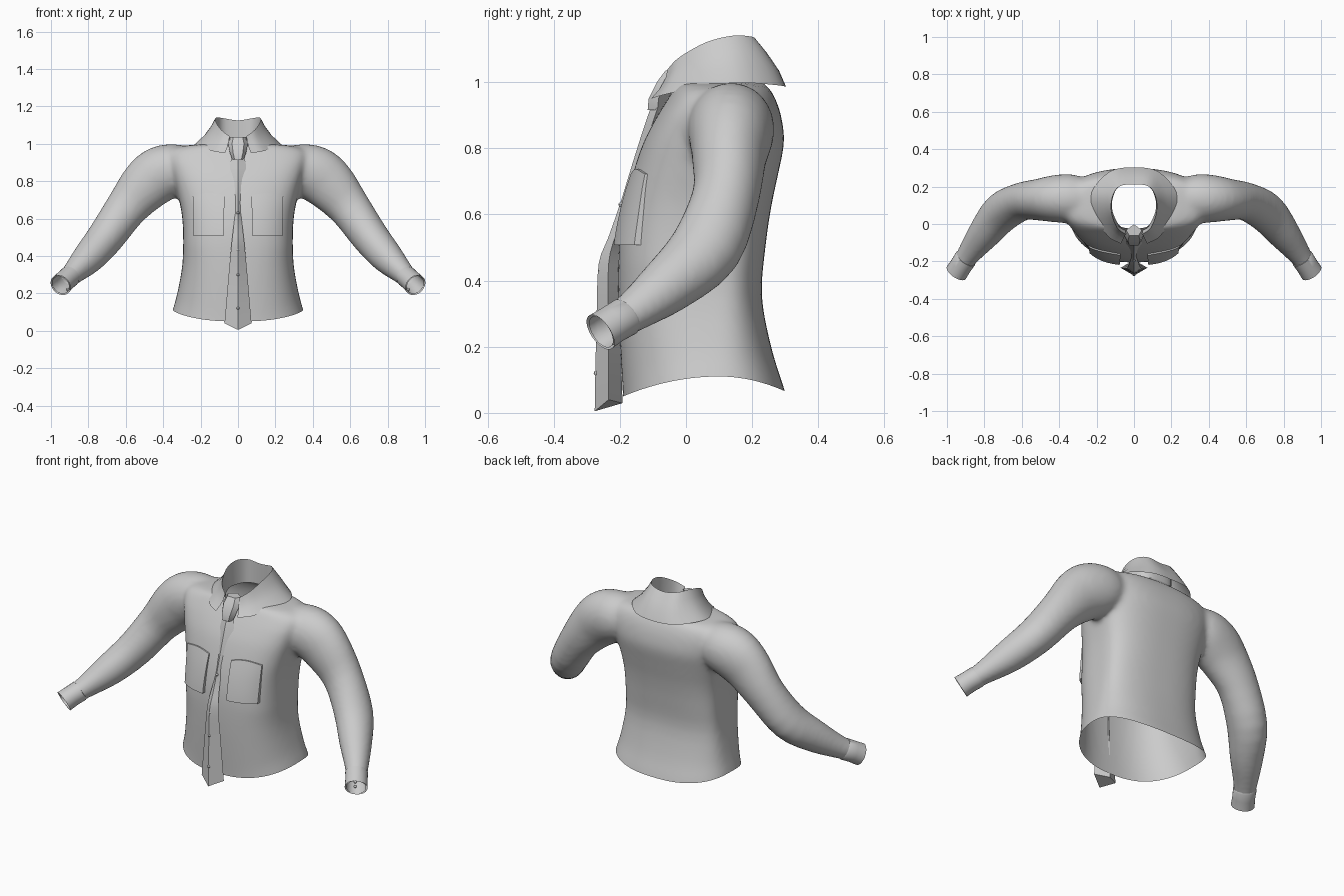
import bpy, bmesh, math
from mathutils import Vector
from mathutils.bvhtree import BVHTree

if "Cube" in bpy.data.objects:
    bpy.data.objects.remove(bpy.data.objects["Cube"])


def spline(pts, n):
    """Smooth curve through points of any dimension."""
    p = [Vector(q) for q in pts]
    p = [p[0] * 2 - p[1]] + p + [p[-1] * 2 - p[-2]]
    out = []
    for i in range(1, len(p) - 2):
        a, b, c, d = p[i - 1:i + 3]
        for k in range(n):
            t = k / n
            out.append((b * 2 + (c - a) * t + (a * 2 - b * 5 + c * 4 - d) * t * t
                        + (b * 3 - a - c * 3 + d) * t ** 3) * 0.5)
    return out + [p[-2]]


def loft(bm, rings, closed=True, caps=False):
    rows = [[bm.verts.new(v) for v in r] for r in rings]
    n = len(rows[0])
    for a, b in zip(rows, rows[1:]):
        for i in range(n if closed else n - 1):
            j = (i + 1) % n
            bm.faces.new((a[i], a[j], b[j], b[i]))
    if caps:
        bm.faces.new(rows[0])
        bm.faces.new(rows[-1])


def finish(bm, name, angle=40):
    bmesh.ops.recalc_face_normals(bm, faces=bm.faces)
    me = bpy.data.meshes.new(name)
    bm.to_mesh(me)
    bm.free()
    ob = bpy.data.objects.new(name, me)
    bpy.context.collection.objects.link(ob)
    bpy.ops.object.select_all(action='DESELECT')
    ob.select_set(True)
    bpy.context.view_layer.objects.active = ob
    bpy.ops.object.shade_smooth_by_angle(angle=math.radians(angle))
    return ob


def torso_ring(z, hx, yf, yb, n=64):
    ring = []
    chest = max(0, min(1, (z - .15) / .3, (1.0 - z) / .1))  # squarer above the waist
    for i in range(n):
        a = math.tau * i / n
        c, s = math.cos(a), math.sin(a)
        x = math.copysign(abs(c) ** 0.82, c) * hx
        k = math.copysign(abs(s) ** (0.82 - chest * (.17 if s > 0 else .27)), s)
        ring.append((x, 0.09 + k * ((yb - 0.09) if k > 0 else (0.09 - yf)), z))
    return ring


def tube_rings(path, side, n=24):
    rings = []
    for i, q in enumerate(path):
        t = Vector(path[min(i + 1, len(path) - 1)][:3]) - Vector(path[max(i - 1, 0)][:3])
        t.normalize()
        u = (Vector((0, 1, 0)) - t * t.y).normalized()
        v = t.cross(u)
        ring = []
        for k in range(n):
            a = math.tau * k / n
            p = Vector(q[:3]) + u * math.cos(a) * q[3] + v * math.sin(a) * q[4]
            ring.append((p.x * side, p.y, p.z))
        rings.append(ring)
    return rings


# Shirt body and sleeves, fused into one skin
torso = [(0, .375, -.19, .33), (.1, .352, -.19, .303), (.2, .325, -.197, .262),
         (.35, .298, -.205, .229), (.5, .293, -.203, .24), (.62, .3, -.187, .257),
         (.72, .32, -.162, .278), (.82, .345, -.128, .297), (.9, .365, -.086, .287),
         (.95, .37, -.055, .27), (.98, .33, -.037, .253), (.995, .24, -.03, .235),
         (1.004, .135, -.025, .22), (1.06, .12, -.02, .21)]
sleeve = [(.22, .12, .88, .1, .1), (.33, .135, .865, .13, .137), (.42, .135, .835, .127, .15),
          (.5, .13, .77, .113, .14), (.6, .12, .652, .102, .113), (.71, .06, .497, .11, .1),
          (.8, -.05, .39, .09, .087), (.88, -.155, .31, .066, .062),
          (.92, -.215, .272, .056, .054), (.95, -.26, .243, .057, .055),
          (.985, -.312, .209, .057, .055)]
bm = bmesh.new()
loft(bm, [torso_ring(*q) for q in spline(torso, 3)], caps=True)
for s in (1, -1):
    loft(bm, tube_rings(spline(sleeve, 3), s), caps=True)
raw = finish(bm, "shirt_base")
m = raw.modifiers.new("fuse", 'REMESH')
m.mode, m.voxel_size = 'VOXEL', 0.013
m = raw.modifiers.new("soften", 'SMOOTH')
m.factor, m.iterations = 0.5, 14
bm = bmesh.new()
bm.from_object(raw, bpy.context.evaluated_depsgraph_get())
bpy.data.objects.remove(raw)

# Open the hem, neck and wrists
wrist = Vector((.948, -.257, .245))
cuts = [((0, 0, .11), (0, 0, -1)), ((0, 0, 1.014), (0, 0, 1)),
        (wrist, (.5, -.75, -.45)), ((-wrist.x, wrist.y, wrist.z), (-.5, -.75, -.45))]
for co, no in cuts:
    bmesh.ops.bisect_plane(bm, geom=bm.verts[:] + bm.edges[:] + bm.faces[:], dist=1e-5,
                           plane_co=co, plane_no=no, clear_outer=True)
for v in bm.verts:  # curved shirt tails
    if abs(v.co.x) < .5 and v.co.z < .35:
        d = v.co.y - .1
        dip = .06 * (d / .29) ** 2 if d < 0 else .045 * (d / .2) ** 2
        v.co.z -= dip * (1 - (v.co.z - .11) / .24)
skin = BVHTree.FromBMesh(bm)
finish(bm, "shirt", 60)


def front_y(x, z):
    hit = skin.ray_cast(Vector((x, -1, z)), Vector((0, 1, 0)))[0]
    return hit.y if hit else -.1


# Cuffs with buttons
for s, side in ((1, "right"), (-1, "left")):
    cuff = [(.897, -.18, .293, .058, .055), (.9, -.184, .29, .062, .058),
            (.925, -.222, .268, .06, .057), (.949, -.259, .244, .062, .059)]
    bm = bmesh.new()
    loft(bm, tube_rings(cuff, s))
    finish(bm, side + "_cuff")
    bm = bmesh.new()
    for c in ((.895, -.19, .236), (.91, -.212, .222)):
        r = bmesh.ops.create_uvsphere(bm, u_segments=8, v_segments=6, radius=.008)
        bmesh.ops.translate(bm, verts=r['verts'], vec=(c[0] * s, c[1], c[2]))
    finish(bm, side + "_cuff_buttons")

# Folded collar: inner stand, top fold, flared outer fall
inner = [(.03, -.035, .955), (.08, -.005, .975), (.115, .07, 1.0), (.113, .14, 1.0),
         (.08, .2, 1.0), (0, .215, 1.0)]
top = [(.045, -.055, 1.04), (.09, -.02, 1.075), (.12, .06, 1.12), (.117, .14, 1.14),
       (.08, .2, 1.137), (0, .212, 1.125)]
fall = [(.07, -.105, .95), (.14, -.065, .962), (.21, .05, .988), (.226, .17, .998),
        (.13, .28, .99), (0, .303, .985)]


def around(half):
    return spline(half + [(-x, y, z) for x, y, z in half[-2::-1]], 4)


inner, top, fall = around(inner), around(top), around(fall)
mids = []
for t in (.3, .65):
    row = []
    for a, b in zip(top, fall):
        p = a.lerp(b, t)
        row.append(Vector((p.x * .93, .1 + (p.y - .1) * (1.06 if p.y > .1 else .95), p.z)))
    mids.append(row)
bm = bmesh.new()
loft(bm, [inner, top] + mids + [fall], closed=False)
finish(bm, "collar", 50)

# Tie blade: ridge at the front, pinched at mid chest, pointed at the bottom
blade = [(.94, .03, -.1, .02), (.87, .044, -.125, .022), (.75, .032, -.163, .022),
         (.63, .018, -.2, .02), (.53, .027, -.235, .02), (.45, .036, -.264, .03),
         (.3, .05, -.27, .035), (.04, .072, -.276, .042)]
bm = bmesh.new()
rings = []
for z, w, y, d in spline(blade, 3):
    low = .035 if z < .041 else 0
    rings.append([(0, y, z - low), (w, y + d, z), (0, y + d * 2, z - low * .3),
                  (-w, y + d, z)])
loft(bm, rings, caps=True)
finish(bm, "tie_blade", 25)

# Tie knot
bm = bmesh.new()
loft(bm, [[(-w, y + .03, z), (-w * .6, y, z), (w * .6, y, z), (w, y + .03, z), (0, y + .06, z)]
          for z, w, y in ((1.035, .042, -.062), (1.0, .053, -.088),
                          (.95, .043, -.113), (.915, .03, -.116))], caps=True)
finish(bm, "tie_knot", 35)

# Front buttons, half sunk
bm = bmesh.new()
for z, y in ((.12, -.271), (.3, -.267), (.43, -.258), (.63, -.196)):
    r = bmesh.ops.create_uvsphere(bm, u_segments=8, v_segments=6, radius=.008)
    bmesh.ops.translate(bm, verts=r['verts'], vec=(0, y, z))
finish(bm, "front_buttons")

# Chest pockets following the shirt front, baggier at the bottom
for s, side in ((1, "right"), (-1, "left")):
    bm = bmesh.new()
    n, rows = 10, []
    for j in range(n + 1):
        v = j / n
        row = []
        for i in range(n + 1):
            u = i / n
            x = .072 + .17 * u + .01 * (1 - v) * (.5 - u)
            z = .507 + v * (.215 + .015 * math.sin(math.pi * u))
            row.append(Vector((x * s, front_y(x * s, z) - .02 + .012 * v, z)))
        rows.append(row)
    loft(bm, rows, closed=False)
    rim = [e for e in bm.edges if e.is_boundary]
    ext = bmesh.ops.extrude_edge_only(bm, edges=rim)['geom']
    bmesh.ops.translate(bm, vec=(0, .022, 0),
                        verts=[g for g in ext if isinstance(g, bmesh.types.BMVert)])
    finish(bm, side + "_pocket")
